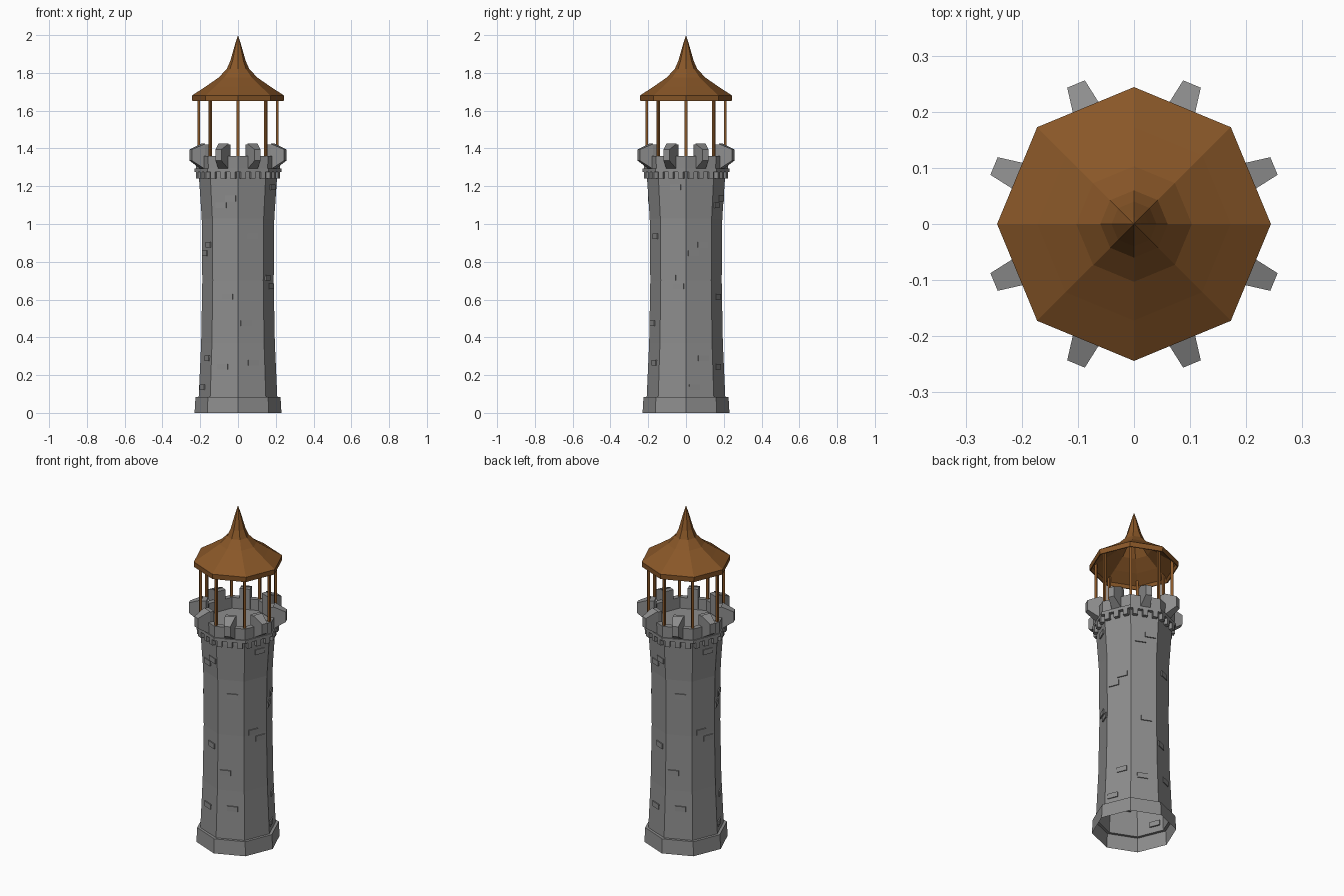
import bpy, bmesh, math
from mathutils import Vector, Matrix

if "Cube" in bpy.data.objects:
    bpy.data.objects.remove(bpy.data.objects["Cube"])

SIDES = 8
COS = math.cos(math.pi / SIDES)


def material(name, rgb):
    m = bpy.data.materials.new(name)
    m.diffuse_color = (*rgb, 1)
    m.use_nodes = True
    m.node_tree.nodes["Principled BSDF"].inputs["Base Color"].default_value = m.diffuse_color
    return m


STONE = material("grey_stone", (0.27, 0.27, 0.27))
WOOD = material("brown_wood", (0.25, 0.095, 0.021))


def finish(bm, name, mat, recalc=True):
    if recalc:
        bmesh.ops.recalc_face_normals(bm, faces=bm.faces)
    me = bpy.data.meshes.new(name)
    bm.to_mesh(me)
    bm.free()
    me.materials.append(mat)
    ob = bpy.data.objects.new(name, me)
    bpy.context.collection.objects.link(ob)
    return ob


def lathe(name, profile, mat):
    """Eight-sided turned shell from (radius, height) points."""
    bm = bmesh.new()
    rings = []
    for r, z in profile:
        if r == 0:
            rings.append([bm.verts.new((0, 0, z))] * SIDES)
        else:
            rings.append([bm.verts.new((r * math.cos(k * math.tau / SIDES),
                                        r * math.sin(k * math.tau / SIDES), z))
                          for k in range(SIDES)])
    for a, b in zip(rings, rings[1:]):
        for k in range(SIDES):
            n = (k + 1) % SIDES
            quad = list(dict.fromkeys([a[k], a[n], b[n], b[k]]))
            bm.faces.new(quad)
    return finish(bm, name, mat)


def block(bm, angle, r0, r1, w0, w1, zin, zout, u=0.0):
    """Radial block: inner end (radius, width, z range) to outer end."""
    rot = Matrix.Rotation(math.radians(angle), 3, 'Z')
    ends = []
    for r, w, (lo, hi) in ((r0, w0, zin), (r1, w1, zout)):
        ends.append([bm.verts.new(rot @ Vector((r, u + s * w / 2, z)))
                     for s, z in ((-1, lo), (1, lo), (1, hi), (-1, hi))])
    a, b = ends
    bm.faces.new(a[::-1])
    bm.faces.new(b)
    for i in range(4):
        j = (i + 1) % 4
        bm.faces.new((a[i], a[j], b[j], b[i]))


# Tower shell, open underneath
shaft = [(0.208, 0.085), (0.195, 0.37), (0.189, 0.70), (0.192, 1.03), (0.207, 1.25)]
lathe("tower_shaft", [(0.230, 0), (0.225, 0.085)] + shaft + [(0.207, 1.275)], STONE)
bpy.data.objects["tower_shaft"].data.update()

# Parapet with ledge and floor
lathe("parapet", [(0.200, 1.275), (0.229, 1.275), (0.229, 1.293), (0.222, 1.293),
                  (0.224, 1.36), (0.192, 1.36), (0.192, 1.295), (0, 1.295)], STONE)

# Small brackets under the ledge, three per side
bm = bmesh.new()
for k in range(SIDES):
    for u in (-0.057, 0, 0.057):
        block(bm, 22.5 + 45 * k, 0.175, 0.229 * COS, 0.028, 0.028,
              (1.24, 1.28), (1.24, 1.28), u)
finish(bm, "brackets", STONE)

# Battlement blocks, narrowing outward
bm = bmesh.new()
for k in range(SIDES):
    a = 22.5 + 45 * k
    block(bm, a, 0.172, 0.2, 0.058, 0.058, (1.30, 1.42), (1.30, 1.42))
    block(bm, a, 0.2, 0.27, 0.058, 0.034, (1.29, 1.425), (1.335, 1.395))
finish(bm, "battlements", STONE)


# Raised wall bricks: face angle -> (height, sideways offset), repeated opposite
def apothem(z):
    for (r0, z0), (r1, z1) in zip(shaft, shaft[1:]):
        if z <= z1:
            break
    return (r0 + (r1 - r0) * (z - z0) / (z1 - z0)) * COS


bricks = {22.5: [(0.89, 0.022), (0.845, -0.03), (0.29, 0.022), (0.135, -0.03)],
          67.5: [(1.10, -0.02), (1.135, 0.035), (0.615, 0.015), (0.245, -0.01)],
          -22.5: [(1.195, 0.02), (0.715, -0.015), (0.67, 0.03)],
          -67.5: [(0.935, 0.01), (0.475, -0.03), (0.265, 0.01)]}
bm = bmesh.new()
for angle, spots in bricks.items():
    for z, u in spots:
        for turn in (0, 180):
            r = apothem(z)
            span = (z - 0.015, z + 0.015)
            block(bm, angle + turn, r - 0.008, r + 0.006, 0.06, 0.06, span, span, u)
finish(bm, "wall_bricks", STONE)

# Roof posts at the corners
bm = bmesh.new()
for k in range(SIDES):
    block(bm, 45 * k, 0.201, 0.215, 0.014, 0.014, (1.30, 1.69), (1.30, 1.69))
finish(bm, "roof_posts", WOOD)

# Flared pointed roof, hollow beneath
lathe("roof", [(0, 1.87), (0.045, 1.825), (0.095, 1.765), (0.165, 1.713), (0.23, 1.67),
               (0.236, 1.65), (0.242, 1.65), (0.244, 1.68), (0.172, 1.727), (0.103, 1.775),
               (0.060, 1.82), (0.040, 1.865), (0.026, 1.915), (0.013, 1.96), (0, 2.0)], WOOD)
